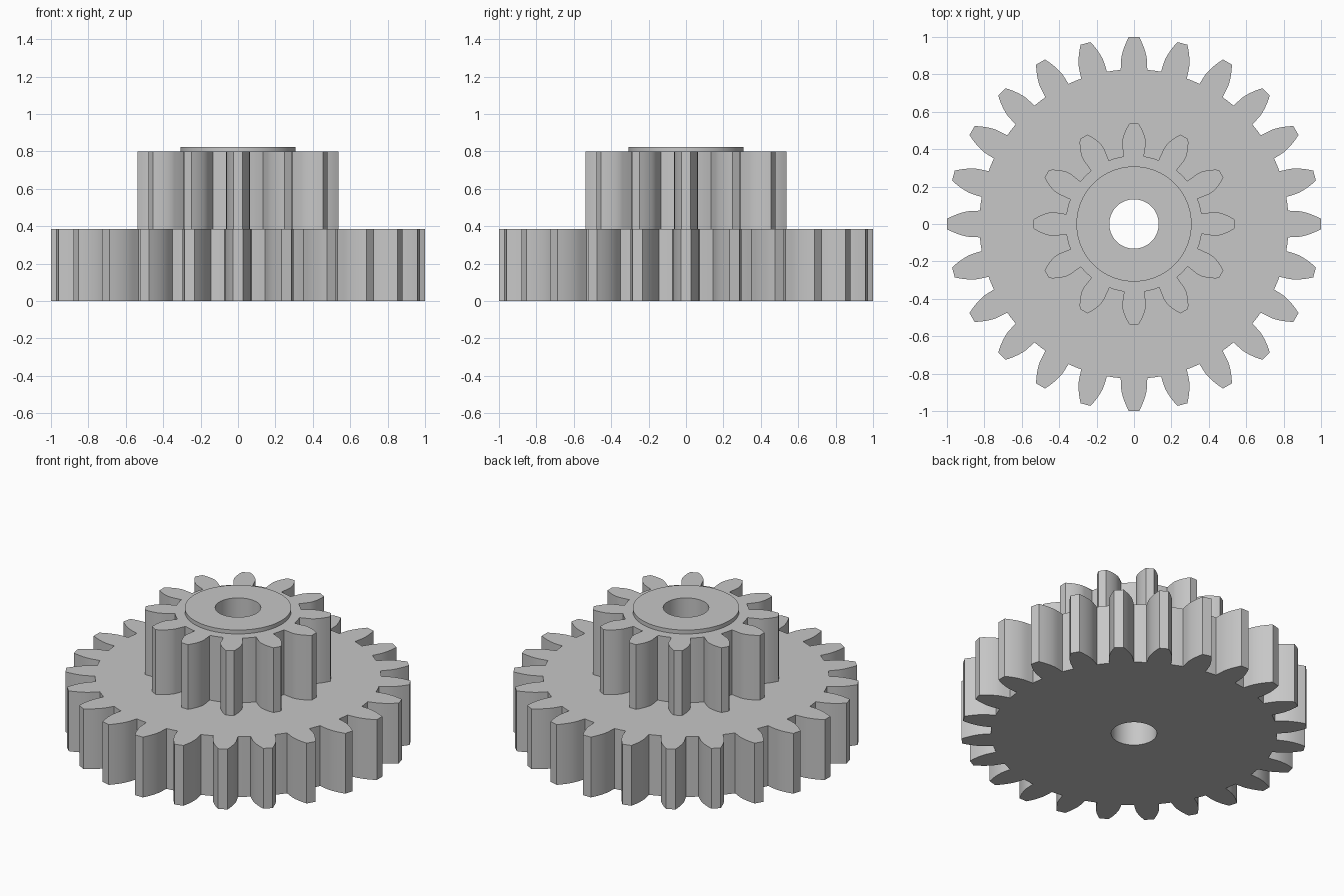
import bpy, bmesh, math
from math import pi, cos, sin, tan, acos

cube = bpy.data.objects.get("Cube")
if cube:
    bpy.data.objects.remove(cube, do_unlink=True)

MODULE = 1 / 13
PRESSURE = math.radians(20)
BORE = 0.132

grey = bpy.data.materials.new("plain grey")
grey.use_nodes = True
grey.diffuse_color = (0.57, 0.57, 0.57, 1)
grey.node_tree.nodes["Principled BSDF"].inputs["Base Color"].default_value = grey.diffuse_color


def involute(a):
    return tan(a) - a


def gear_outline(teeth, flare):
    """Closed outline as (radius, angle) pairs, one involute tooth at a time."""
    pitch = MODULE * teeth / 2
    tip, root, base = pitch + MODULE, pitch - 1.25 * MODULE, pitch * cos(PRESSURE)
    half = pi / (2 * teeth) + involute(PRESSURE)
    steps = 6
    flank = [(root, half + flare)]
    for i in range(steps + 1):
        r = base + (tip - base) * i / steps
        flank.append((r, half - involute(acos(base / r))))
    tooth = [(r, -a) for r, a in flank] + [(r, a) for r, a in reversed(flank)]
    # curved floor of the gap before the next tooth
    edge = half + flare
    gap = 2 * pi / teeth - 2 * edge
    tooth += [(root, edge + gap * i / 3) for i in (1, 2)]
    return [(r, a + 2 * pi * t / teeth) for t in range(teeth) for r, a in tooth]


def bored_part(name, outline, low, high, floor):
    """Extruded outline with a round bore through it."""
    bm = bmesh.new()
    n = len(outline)
    start = outline[0][1]
    hole = [(BORE, start + 2 * pi * i / n) for i in range(n)]

    def loop(points, z):
        return [bm.verts.new((r * cos(a), r * sin(a), z)) for r, a in points]

    loops = [loop(hole, low), loop(outline, low), loop(outline, high), loop(hole, high)]
    # under face (where exposed), outer wall, top face, bore wall
    for k in range(0 if floor else 1, 4):
        a, b = loops[k], loops[(k + 1) % 4]
        for i in range(n):
            j = (i + 1) % n
            bm.faces.new((a[i], a[j], b[j], b[i]))
    bmesh.ops.recalc_face_normals(bm, faces=bm.faces)
    top = max(bm.faces, key=lambda f: f.calc_center_median().z)
    if top.normal.z < 0:
        bmesh.ops.reverse_faces(bm, faces=bm.faces)
    mesh = bpy.data.meshes.new(name)
    bm.to_mesh(mesh)
    bm.free()
    mesh.materials.append(grey)
    obj = bpy.data.objects.new(name, mesh)
    bpy.context.collection.objects.link(obj)
    bpy.ops.object.select_all(action='DESELECT')
    obj.select_set(True)
    bpy.context.view_layer.objects.active = obj
    bpy.ops.object.shade_smooth_by_angle(angle=math.radians(25))
    return obj


# Wide lower gear, narrow upper gear, and the raised collar round the bore
bored_part("large_gear", gear_outline(24, 0.006), 0, 0.385, True)
bored_part("small_gear", gear_outline(12, 0), 0.385, 0.798, False)
collar = [(0.308, 2 * pi * i / 96) for i in range(96)]
bored_part("collar", collar, 0.798, 0.823, False)
